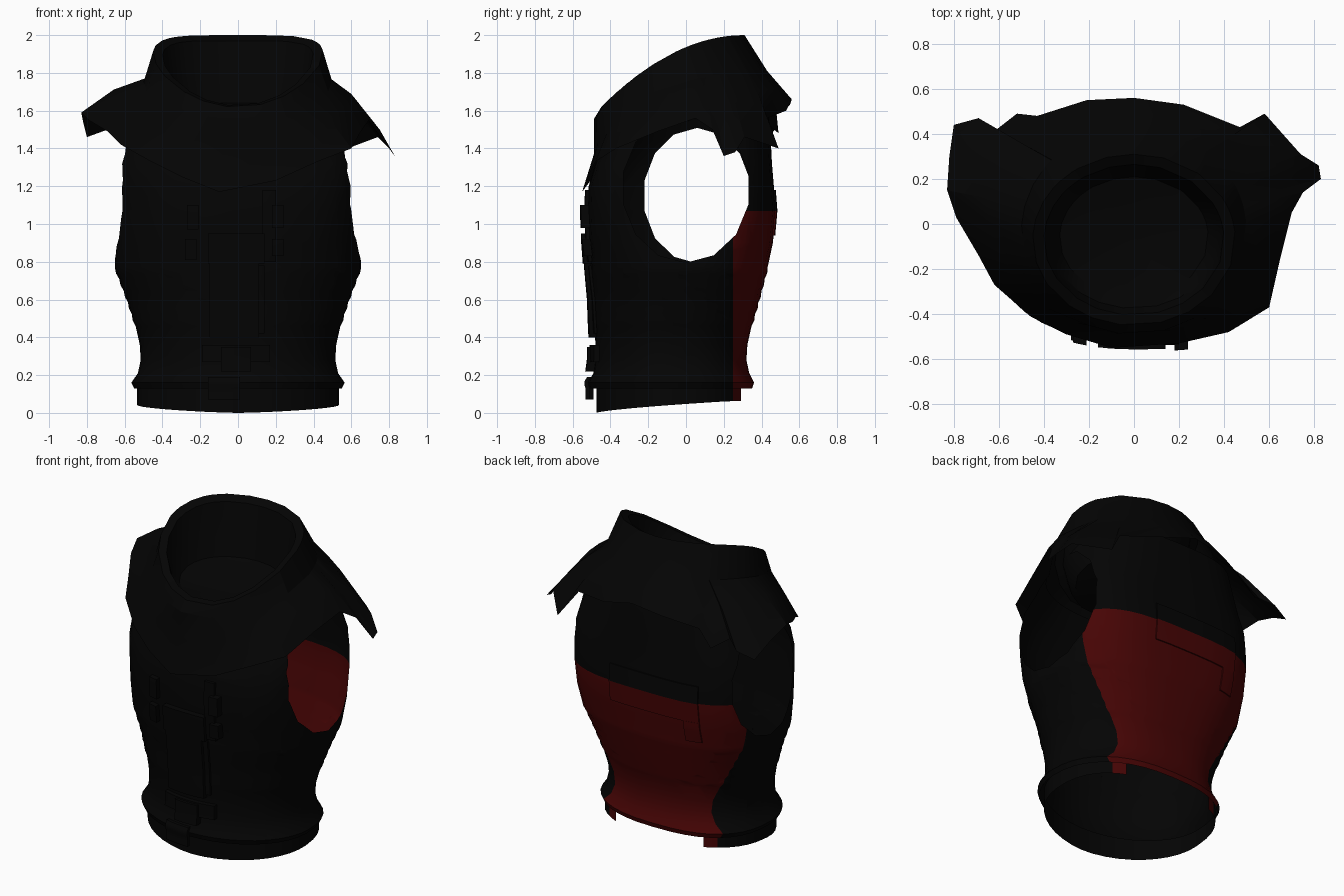
import bpy, bmesh, math
from mathutils import Vector

if "Cube" in bpy.data.objects:
    bpy.data.objects.remove(bpy.data.objects["Cube"])


def material(name, rgb):
    m = bpy.data.materials.new(name)
    m.diffuse_color = (*rgb, 1)
    m.use_nodes = True
    m.node_tree.nodes["Principled BSDF"].inputs["Base Color"].default_value = m.diffuse_color
    return m


BLACK = material("black cloth", (0.0012, 0.0012, 0.0012))
RED = material("dark red cloth", (0.062, 0.0014, 0.0014))

# height, half width, front y, back y, squareness of the cross-section
BODY = [(0.13, 0.55, -0.51, 0.35, 2.3), (0.16, 0.565, -0.52, 0.36, 2.3), (0.21, 0.53, -0.49, 0.335, 2.3),
        (0.28, 0.515, -0.48, 0.32, 2.3), (0.36, 0.52, -0.48, 0.325, 2.3), (0.46, 0.545, -0.485, 0.35, 2.35),
        (0.60, 0.59, -0.49, 0.39, 2.4), (0.77, 0.655, -0.505, 0.435, 2.55), (0.90, 0.65, -0.515, 0.46, 2.9),
        (1.07, 0.645, -0.52, 0.475, 3.2), (1.20, 0.645, -0.515, 0.465, 3.3), (1.32, 0.64, -0.48, 0.455, 3.2),
        (1.42, 0.61, -0.44, 0.45, 2.9), (1.54, 0.55, -0.41, 0.43, 2.6)]


def section(z):
    """Interpolated half width, front y, back y and squareness of the body."""
    z = min(max(z, BODY[0][0]), BODY[-1][0])
    for p, q in zip(BODY, BODY[1:]):
        if z <= q[0]:
            t = (z - p[0]) / (q[0] - p[0])
            return [p[i] + t * (q[i] - p[i]) for i in (1, 2, 3, 4)]


def corner(e, right, back):
    """Squareness of one quarter: the left chest is the roundest."""
    if back:
        return e + (0.05 if right else 0.3)
    return 2.0 + 1.2 * (e - 2.3) if right else 1.95 + 0.45 * (e - 2.3)


def ring_point(a, w, f, b, e, z):
    s, c = math.sin(a), math.cos(a)
    e = corner(e, s > 0, c < 0)
    x = math.copysign(abs(s) ** (2 / e), s) * w
    y = (f + b) / 2 - math.copysign(abs(c) ** (2 / e), c) * (b - f) / 2
    return Vector((x, y, z))


def loft(bm, rings):
    """Closed rings of points joined by quads; returns the last ring."""
    rows = [[bm.verts.new(p) for p in r] for r in rings]
    n = len(rows[0])
    for lo, hi in zip(rows, rows[1:]):
        for i in range(n):
            bm.faces.new((lo[i], lo[(i + 1) % n], hi[(i + 1) % n], hi[i]))
    return rows[-1]


def finish(bm, name, mats, angle=35):
    me = bpy.data.meshes.new(name)
    bm.to_mesh(me)
    bm.free()
    ob = bpy.data.objects.new(name, me)
    bpy.context.collection.objects.link(ob)
    for m in mats:
        me.materials.append(m)
    bpy.ops.object.select_all(action='DESELECT')
    ob.select_set(True)
    bpy.context.view_layer.objects.active = ob
    bpy.ops.object.shade_smooth_by_angle(angle=math.radians(angle))
    return ob


def cut(bm, faces, co, no):
    geom = set(faces)
    for f in faces:
        geom.update(f.edges)
        geom.update(f.verts)
    return bmesh.ops.bisect_plane(bm, geom=list(geom), dist=1e-5, plane_co=co, plane_no=no)


def paint_back(bm):
    """Red lower back, black elsewhere."""
    for f in bm.faces:
        c = f.calc_center_median()
        f.material_index = int(c.y > 0.25 and c.z < 1.07)


def arm_hole(bm, side, cy, cz, ry, rz, n=14):
    """Trim a polygonal opening out of one side of the shell."""
    inside = [f for f in bm.faces if f.calc_center_median().x * side > 0.2]
    for i in range(n):
        a = 2 * math.pi * i / n
        no = Vector((0, math.cos(a) / ry, math.sin(a) / rz)).normalized()
        co = Vector((0, cy + ry * math.cos(a), cz + rz * math.sin(a)))
        res = cut(bm, inside, co, no)
        found = [g for g in res["geom"] if isinstance(g, bmesh.types.BMFace)]
        inside = [f for f in found if (f.calc_center_median() - co).dot(no) < 0]
    bmesh.ops.delete(bm, geom=inside, context='FACES')


# Body shell with shallow waist folds, arm openings and red back
heights = [(r[0], 0) for r in BODY if not 0.45 < r[0] < 0.8]
heights += [(0.46 + 0.031 * i, 0.003 if i % 2 else -0.003) for i in range(11)]
rings = []
for z, fold in sorted(heights):
    w, f, b, e = section(z)
    rings.append([ring_point(2 * math.pi * i / 40, w + fold, f - fold, b + fold, e, z) for i in range(40)])
for p in rings[-1]:  # the yoke rises behind the neck
    p.z += 0.14 * min(1, max(0, p.y / 0.3))
bm = bmesh.new()
loft(bm, rings)
arm_hole(bm, 1, 0.0, 1.19, 0.33, 0.385)
arm_hole(bm, -1, 0.06, 1.15, 0.28, 0.35)
cut(bm, list(bm.faces), (0, 0.25, 0), (0, 1, 0))
paint_back(bm)
finish(bm, "body_shell", [BLACK, RED])

# Lower band, open at the back
bm = bmesh.new()
low, high = [], []
for i in range(40):
    p = ring_point(2 * math.pi * i / 40, 0.535, -0.475, 0.34, 2.3, 0)
    low.append(Vector((p.x, p.y, 0.062 * min(1, max(0, p.y + 0.475) / 0.7) ** 0.7)))
    high.append(Vector((p.x, p.y, 0.15)))
loft(bm, [low, high])
cut(bm, list(bm.faces), (0, 0.25, 0), (0, 1, 0))
cut(bm, list(bm.faces), (0, 0.29, 0), (0, 1, 0))
bmesh.ops.delete(bm, geom=[f for f in bm.faces if f.calc_center_median().y > 0.29], context='FACES')
paint_back(bm)
finish(bm, "lower_band", [BLACK, RED])

# Draped cowl: hem corners, anticlockwise from the front point
HEM = [(-.1, -.55, 1.17), (.2, -.53, 1.23), (.42, -.48, 1.33), (.60, -.37, 1.40), (.65, -.15, 1.49),
       (.70, .05, 1.56), (.75, .14, 1.50), (.83, .20, 1.36), (.82, .26, 1.38), (.74, .31, 1.46),
       (.58, .49, 1.40), (.47, .43, 1.56), (.22, .53, 1.60), (0, .56, 1.66), (-.21, .55, 1.63),
       (-.43, .48, 1.58), (-.52, .49, 1.48), (-.61, .42, 1.54), (-.69, .47, 1.50), (-.80, .44, 1.46),
       (-.82, .30, 1.54), (-.83, .15, 1.59), (-.79, .03, 1.55), (-.69, -.14, 1.49), (-.62, -.27, 1.42),
       (-.46, -.41, 1.33), (-.3, -.49, 1.25)]


def oval(p, cy, rx, ry, top, bend, y0, drop=0):
    a = math.atan2(p[0] / 0.75, -p[1] / 0.55)
    x, y = rx * math.sin(a), cy - ry * math.cos(a)
    return Vector((x, y, top - bend * (y0 - y) ** 2 - drop))


hem = [Vector(p) for p in HEM]
base = [oval(p, -0.03, 0.50, 0.46, 1.81, 0.30, 0.43) for p in HEM]
mid = [b.lerp(h, 0.5) + Vector((0, 0.03 * min(1, max(0, -h.y * 2)), 0.03 * min(1, abs(h.x) * 1.5)))
       for b, h in zip(base, hem)]
rim = [oval(p, -0.07, 0.45, 0.38, 2.0, 0.66, 0.31) for p in HEM]
lip = [oval(p, -0.07, 0.40, 0.335, 1.985, 0.80, 0.25, 0.015) for p in HEM]
throat = [oval(p, -0.07, 0.375, 0.305, 1.85, 0.6, 0.25, 0.06) for p in HEM]
floor = [oval(p, -0.06, 0.33, 0.27, 1.64, 0.25, 0.25) for p in HEM]
bm = bmesh.new()
last = loft(bm, [hem, mid, base, rim, lip, throat, floor])
centre = bm.verts.new((0, -0.06, 1.54))
for i in range(len(last)):
    bm.faces.new((last[i], last[(i + 1) % len(last)], centre))
finish(bm, "draped_cowl", [BLACK], 25)


def plate(name, x0, x1, z0, z1, off, mat=BLACK, back=False, n=6):
    """Raised panel following the body surface."""
    def surf(x, z, o):
        w, f, b, e = section(z)
        e = corner(e, x > 0, back)
        d = (1 - min(1, abs(x / w)) ** e) ** (1 / e) * (b - f) / 2 + o
        return Vector((x, (f + b) / 2 + (d if back else -d), z))
    bm = bmesh.new()
    grid = [[bm.verts.new(surf(x0 + (x1 - x0) * i / n, z0 + (z1 - z0) * j / n, off))
             for i in range(n + 1)] for j in range(n + 1)]
    for j in range(n):
        for i in range(n):
            bm.faces.new((grid[j][i], grid[j][i + 1], grid[j + 1][i + 1], grid[j + 1][i]))
    rim_edges = [e for e in bm.edges if e.is_boundary]
    out = bmesh.ops.extrude_edge_only(bm, edges=rim_edges)
    for v in out["geom"]:
        if isinstance(v, bmesh.types.BMVert):
            v.co = surf(v.co.x, v.co.z, 0.001)
    bmesh.ops.recalc_face_normals(bm, faces=bm.faces)
    finish(bm, name, [mat])


# Front gear: pouch, flap, straps, pads and buckle
plate("pouch", -0.15, 0.11, 0.40, 0.80, 0.035)
plate("pouch_side_strip", 0.11, 0.14, 0.42, 0.78, 0.015)
plate("pouch_flap", -0.16, 0.14, 0.79, 0.95, 0.040)
plate("shoulder_strap", 0.13, 0.20, 0.80, 1.18, 0.020)
plate("upper_pad_right", 0.18, 0.24, 0.98, 1.10, 0.045)
plate("lower_pad_right", 0.18, 0.24, 0.83, 0.92, 0.045)
plate("upper_pad_left", -0.27, -0.21, 0.97, 1.10, 0.035)
plate("lower_pad_left", -0.28, -0.22, 0.81, 0.92, 0.035)
plate("buckle_wings", -0.19, 0.17, 0.27, 0.36, 0.030)
plate("buckle_centre", -0.09, 0.07, 0.22, 0.35, 0.045)
plate("belt_box", -0.16, 0.01, 0.07, 0.19, 0.022)
# Back yoke hem and the red panel below it
plate("back_yoke_hem", -0.40, 0.22, 1.07, 1.18, 0.009, BLACK, True)
plate("back_panel", -0.40, 0.22, 0.94, 1.07, 0.009, RED, True)
plate("back_panel_tab", -0.40, -0.30, 0.80, 0.94, 0.009, RED, True)
